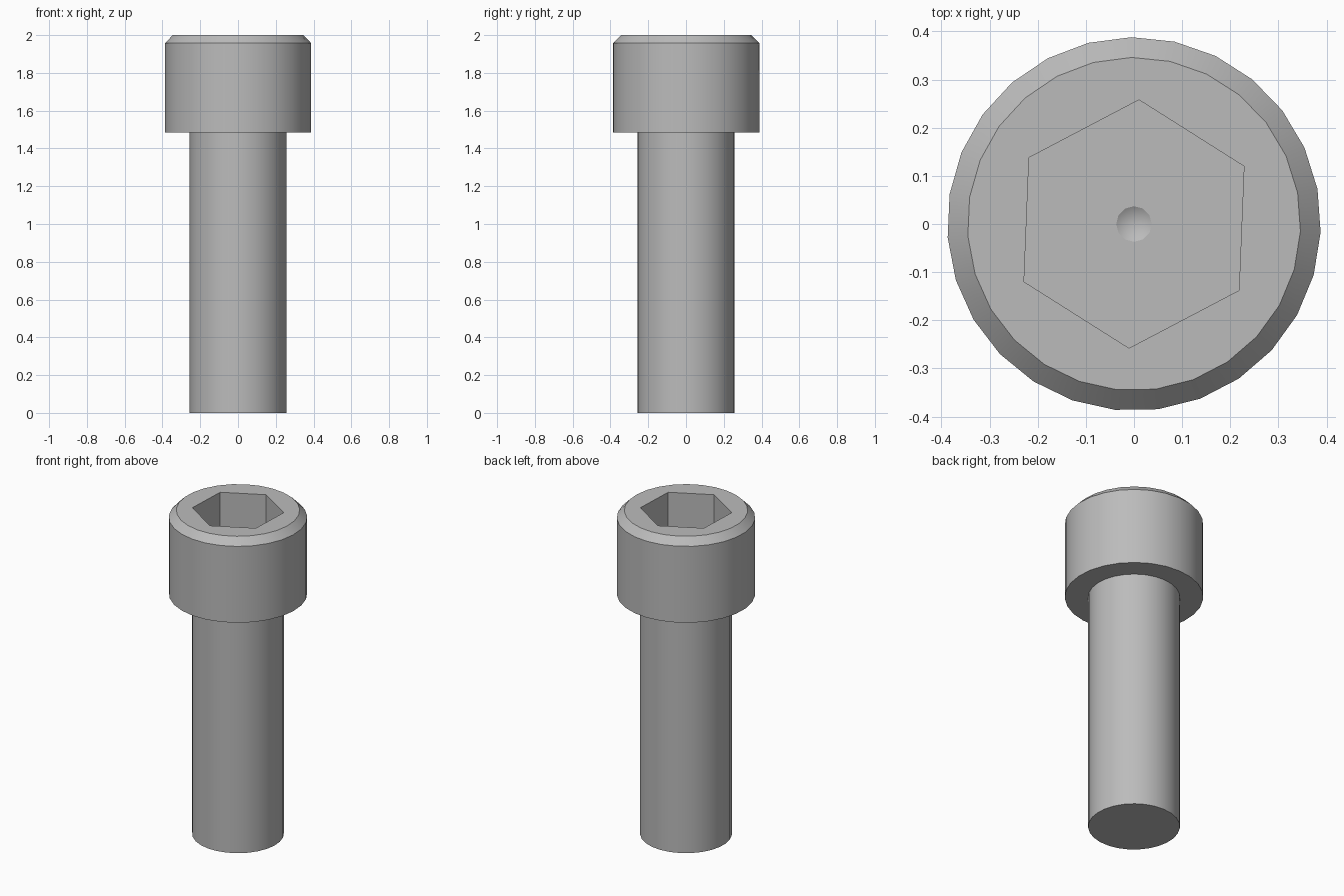
import bpy, bmesh
from math import cos, sin, pi, radians

cube = bpy.data.objects.get("Cube")
if cube:
    bpy.data.objects.remove(cube, do_unlink=True)

# Steel material
steel = bpy.data.materials.new("grey_steel")
steel.use_nodes = True
grey = (0.5, 0.5, 0.5, 1)
steel.diffuse_color = grey
steel.node_tree.nodes["Principled BSDF"].inputs["Base Color"].default_value = grey

SIDES = 27
PHASE = radians(90.8)
HEX_PHASE = radians(87.7)
HEAD_BASE = 1.485
SHANK_R = 0.257
SOCKET_FLOOR = 1.74


def ring(bm, radius, z, sides=SIDES, phase=PHASE):
    """Add a closed loop of vertices."""
    angles = [phase + 2 * pi * i / sides for i in range(sides)]
    return [bm.verts.new((radius * cos(a), radius * sin(a), z)) for a in angles]


def wall(bm, a, b):
    """Join two equal loops with quads."""
    n = len(a)
    for i in range(n):
        j = (i + 1) % n
        bm.faces.new((a[i], a[j], b[j], b[i]))


def flat_annulus(bm, outer, inner):
    """Fill the flat area between two loops of any vertex count."""
    edges = []
    for loop in (outer, inner):
        for i, v in enumerate(loop):
            w = loop[(i + 1) % len(loop)]
            edges.append(bm.edges.get((v, w)) or bm.edges.new((v, w)))
    bmesh.ops.triangle_fill(bm, edges=edges, use_beauty=True)


def finish(bm, name):
    bmesh.ops.recalc_face_normals(bm, faces=bm.faces)
    mesh = bpy.data.meshes.new(name)
    bm.to_mesh(mesh)
    bm.free()
    obj = bpy.data.objects.new(name, mesh)
    bpy.context.collection.objects.link(obj)
    mesh.materials.append(steel)
    bpy.ops.object.select_all(action="DESELECT")
    obj.select_set(True)
    bpy.context.view_layer.objects.active = obj
    bpy.ops.object.shade_smooth_by_angle(angle=radians(25))
    return obj


# Cap head: underside, side, chamfer, top, hex socket and drill dimple
bm = bmesh.new()
neck = ring(bm, SHANK_R, HEAD_BASE)
base = ring(bm, 0.388, HEAD_BASE)
shoulder = ring(bm, 0.388, 1.957)
rim = ring(bm, 0.346, 2.0)
mouth = ring(bm, 0.258, 2.0, 6, HEX_PHASE)
floor = ring(bm, 0.258, SOCKET_FLOOR, 6, HEX_PHASE)
dimple = ring(bm, 0.037, SOCKET_FLOOR, 12)
wall(bm, neck, base)
wall(bm, base, shoulder)
wall(bm, shoulder, rim)
flat_annulus(bm, rim, mouth)
wall(bm, mouth, floor)
flat_annulus(bm, floor, dimple)
tip = bm.verts.new((0, 0, SOCKET_FLOOR - 0.022))
for i, v in enumerate(dimple):
    bm.faces.new((v, dimple[(i + 1) % len(dimple)], tip))
# The shank closes the lower end, so orient normals with a temporary cap
cap = bm.faces.new(neck)
bmesh.ops.recalc_face_normals(bm, faces=bm.faces)
finish(bm, "cap_head")

# Plain shank
bm = bmesh.new()
end = ring(bm, SHANK_R, 0)
top = ring(bm, SHANK_R, HEAD_BASE)
wall(bm, end, top)
bm.faces.new(end)
bm.faces.new(top)
finish(bm, "shank")
